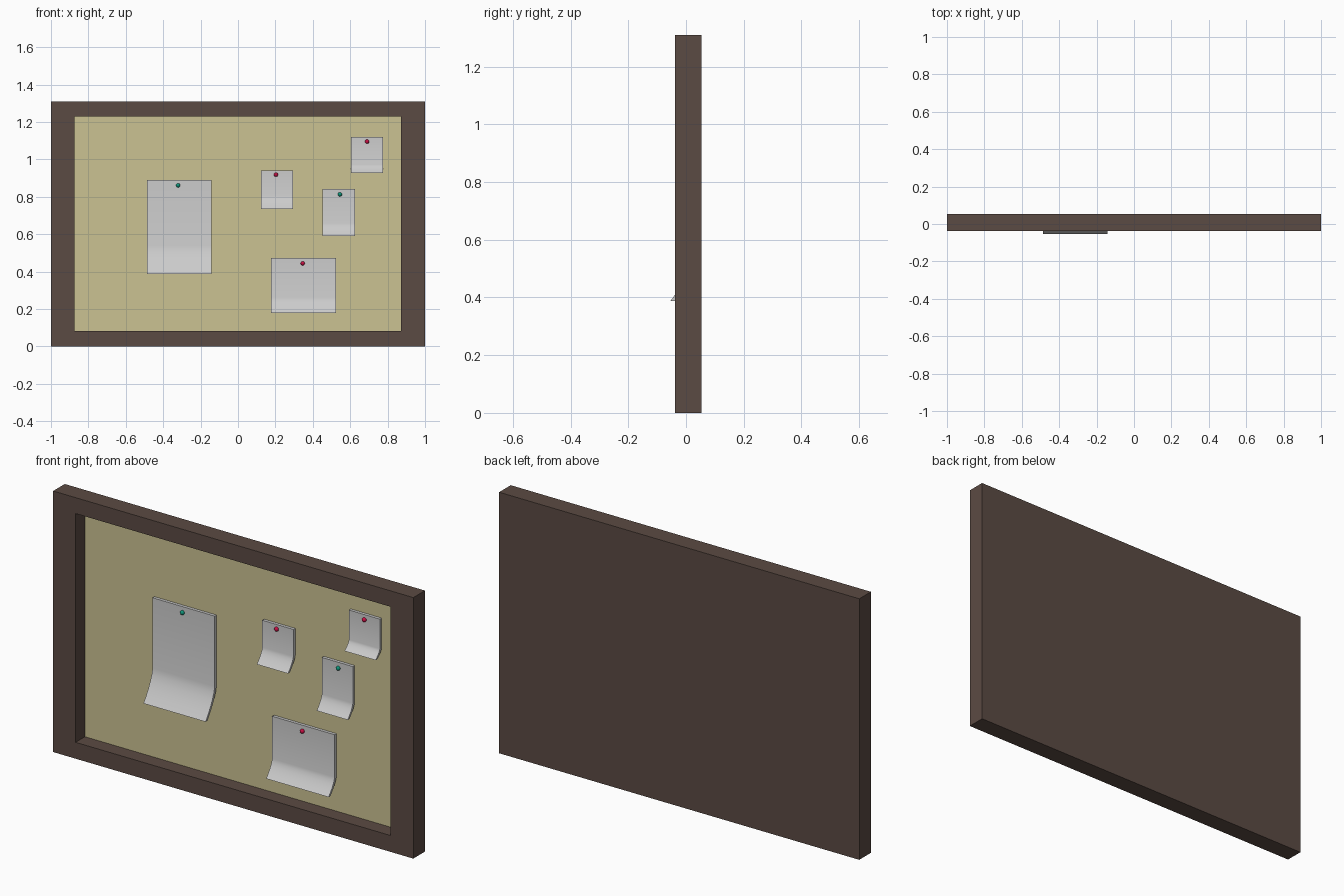
import bpy, bmesh
from mathutils import Matrix

if "Cube" in bpy.data.objects:
    bpy.data.objects.remove(bpy.data.objects["Cube"])


def material(name, rgb):
    m = bpy.data.materials.new(name)
    m.diffuse_color = (*rgb, 1)
    m.use_nodes = True
    m.node_tree.nodes["Principled BSDF"].inputs["Base Color"].default_value = m.diffuse_color
    return m


BROWN = material("dark_wood", (0.105, 0.069, 0.056))
CORK = material("cork", (0.60, 0.54, 0.29))
RED = material("red_pin", (0.60, 0.005, 0.06))
TEAL = material("teal_pin", (0.005, 0.30, 0.20))


def finish(bm, name, mat=None, smooth=False):
    bmesh.ops.recalc_face_normals(bm, faces=bm.faces)
    mesh = bpy.data.meshes.new(name)
    bm.to_mesh(mesh)
    bm.free()
    ob = bpy.data.objects.new(name, mesh)
    bpy.context.collection.objects.link(ob)
    if mat:
        mesh.materials.append(mat)
    if smooth:
        bpy.ops.object.select_all(action='DESELECT')
        ob.select_set(True)
        bpy.context.view_layer.objects.active = ob
        bpy.ops.object.shade_smooth_by_angle(angle=0.7)
    return ob


def box(x0, x1, y0, y1, z0, z1):
    bm = bmesh.new()
    bmesh.ops.create_cube(bm, size=1)
    for v in bm.verts:
        v.co = (x1 if v.co.x > 0 else x0,
                y1 if v.co.y > 0 else y0,
                z1 if v.co.z > 0 else z0)
    return bm


FRONT, BACK, BOARD = -0.038, 0.054, 0.036
X0, X1, Z0, Z1 = -0.875, 0.872, 0.082, 1.23

# Frame: solid slab with a recess sunk into the front
bm = box(-1, 1, FRONT, BACK, 0, 1.31)
bm.normal_update()
face = min(bm.faces, key=lambda f: f.calc_center_median().y)
bmesh.ops.inset_region(bm, faces=[face], thickness=0.05)
for v in face.verts:
    v.co.x = X1 if v.co.x > 0 else X0
    v.co.z = Z1 if v.co.z > 0.65 else Z0
floor = bmesh.ops.extrude_face_region(bm, geom=[face])["geom"]
for v in floor:
    if isinstance(v, bmesh.types.BMVert):
        v.co.y = BOARD + 0.008
if face.is_valid:
    bmesh.ops.delete(bm, geom=[face], context='FACES_ONLY')
finish(bm, "frame", BROWN)

# Cork panel filling the bottom of the recess
finish(box(X0, X1, BOARD, BOARD + 0.008, Z0, Z1), "cork_panel", CORK)

# Paper notes: flat at the top, curling forward at the bottom
# x0, x1, bottom, top, curl start (share of height), curl depth, pin x, pin z, pin colour
NOTES = [
    (-0.487, -0.142, 0.387, 0.890, 0.70, 0.072, -0.320, 0.861, TEAL),
    (0.122, 0.295, 0.735, 0.940, 0.66, 0.043, 0.203, 0.918, RED),
    (0.453, 0.625, 0.590, 0.842, 0.73, 0.041, 0.545, 0.813, TEAL),
    (0.603, 0.775, 0.927, 1.120, 0.77, 0.034, 0.690, 1.095, RED),
    (0.177, 0.524, 0.178, 0.473, 0.72, 0.048, 0.346, 0.444, RED),
]
PAPER_Y, THICK = 0.018, 0.015
for i, (x0, x1, zb, zt, start, curl, px, pz, pin_mat) in enumerate(NOTES, 1):
    side = [(PAPER_Y, zt)]
    for k in range(6):
        u = k / 5
        side.append((PAPER_Y - curl * u ** 1.5,
                     zt - (zt - zb) * (start + (1 - start) * u)))
    bm = bmesh.new()
    rows = [[bm.verts.new((x, y + d, z)) for x, d in
             ((x0, 0), (x1, 0), (x1, THICK), (x0, THICK))] for y, z in side]
    for a, b in zip(rows, rows[1:]):
        for j in range(4):
            n = (j + 1) % 4
            bm.faces.new((a[j], a[n], b[n], b[j]))
    bm.faces.new(rows[0])
    bm.faces.new(rows[-1])
    finish(bm, f"paper_note_{i}", None, True)

    # Round pin head
    bm = bmesh.new()
    bmesh.ops.create_uvsphere(bm, u_segments=16, v_segments=10, radius=0.011,
                              matrix=Matrix.Translation((px, PAPER_Y - 0.002, pz)))
    finish(bm, f"pin_{i}", pin_mat, True)
